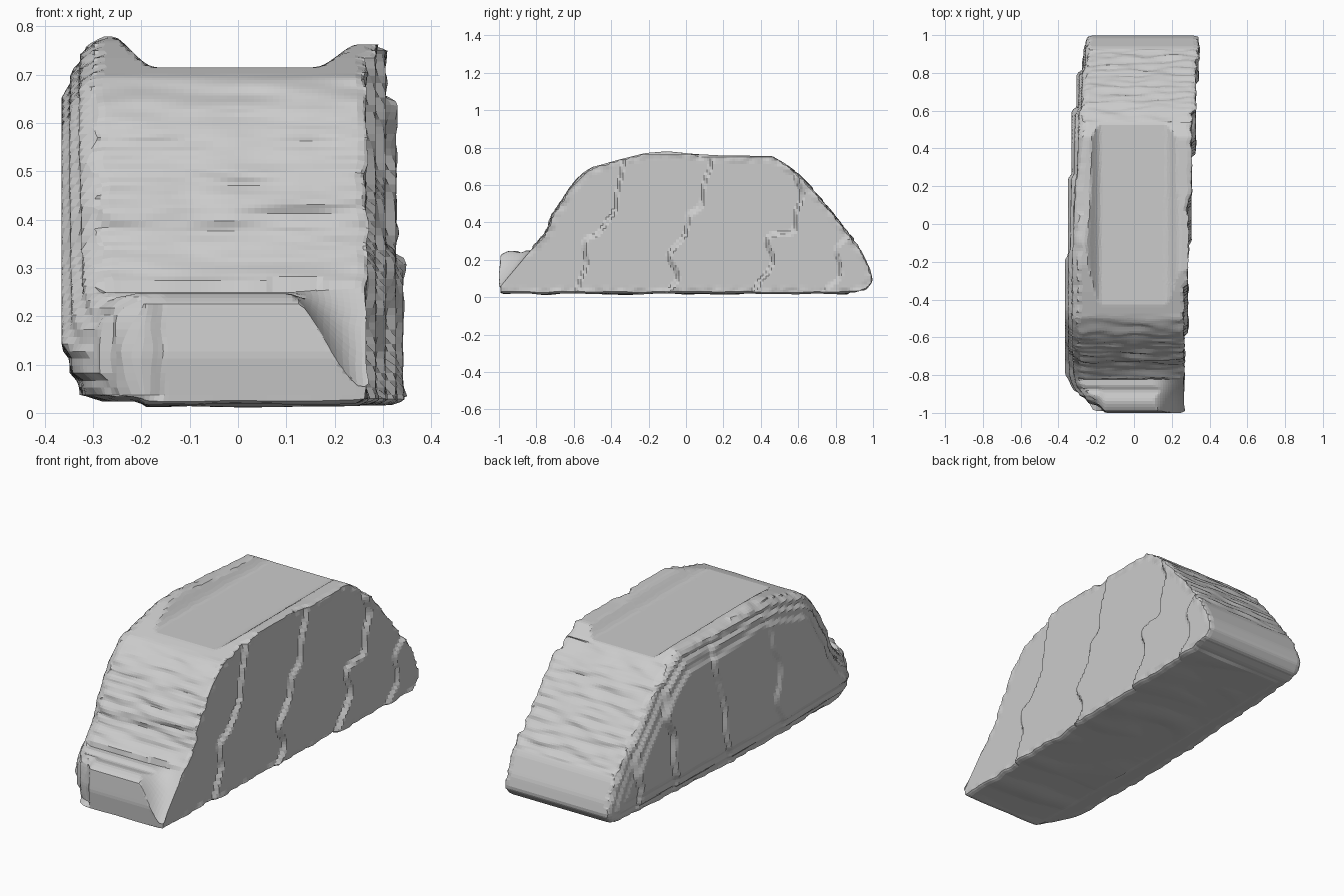
import bpy, bmesh
from mathutils import Vector, noise

if "Cube" in bpy.data.objects:
    bpy.data.objects.remove(bpy.data.objects["Cube"])

# Side outline of the stone slab (y, z)
PROFILE = [(-0.99, 0.02), (-1.0, 0.12), (-0.99, 0.23), (-0.94, 0.25), (-0.88, 0.235),
           (-0.80, 0.285), (-0.74, 0.36), (-0.72, 0.43), (-0.63, 0.57), (-0.58, 0.635),
           (-0.50, 0.695), (-0.36, 0.735), (-0.22, 0.77), (-0.10, 0.78), (0.05, 0.765),
           (0.20, 0.757), (0.46, 0.755), (0.53, 0.715), (0.63, 0.63), (0.80, 0.43),
           (0.94, 0.245), (0.985, 0.15), (1.0, 0.085), (0.965, 0.04), (0.90, 0.02)]
HALF = 0.30


def ramp(v, a, b):
    t = max(0.0, min(1.0, (v - a) / (b - a)))
    return t * t * (3 - 2 * t)


def table(v, pts):
    for (a, fa), (b, fb) in zip(pts, pts[1:]):
        if v <= b:
            return fa + (fb - fa) * max(0.0, (v - a) / (b - a))
    return pts[-1][1]


EDGES = [(Vector(a), Vector(b) - Vector(a)) for a, b in zip(PROFILE, PROFILE[1:] + PROFILE[:1])]


def rim_distance(y, z):
    p = Vector((y, z))
    best = 9.0
    for a, e in EDGES:
        t = max(0.0, min(1.0, (p - a).dot(e) / e.length_squared))
        best = min(best, (p - a - e * t).length)
    return best


def right_side(y, z, w):
    # Layered sheets separated by slanting seams
    s = y - 0.4 * z + 0.12 * w
    x = 0.265
    for seam, rise in ((-0.62, 0.02), (-0.14, 0.02), (0.36, 0.022), (0.75, 0.015)):
        x += rise * ramp(s, seam - 0.012, seam + 0.012)
    return x


def left_side(y, z, w):
    # Bulging face that rises from the rim in terraces
    edge = table(y, [(-1, 0.19), (-0.86, 0.275), (-0.6, 0.30), (0.0, 0.295), (0.5, 0.265), (0.97, 0.24)])
    s = y - 0.2 * z + 0.05 * w
    face = 0.365
    for seam, drop in ((-0.3, 0.015), (0.1, 0.02), (0.5, 0.025), (0.75, 0.03)):
        face -= drop * ramp(s, seam - 0.015, seam + 0.015)
    face = max(edge, face - 0.06 * ramp(-y, 0.78, 0.95))
    d = rim_distance(y, z) + 0.012 * w
    steps = 0.45 * ramp(d, 0.0, 0.025) + 0.3 * ramp(d, 0.045, 0.065) + 0.25 * ramp(d, 0.09, 0.12)
    return edge + (face - edge) * steps


# Extrude the outline into a closed slab
bm = bmesh.new()
face = bm.faces.new([bm.verts.new((-HALF, y, z)) for y, z in PROFILE])
ext = bmesh.ops.extrude_face_region(bm, geom=[face])
bmesh.ops.translate(bm, vec=(2 * HALF, 0, 0),
                    verts=[g for g in ext["geom"] if isinstance(g, bmesh.types.BMVert)])
bmesh.ops.recalc_face_normals(bm, faces=bm.faces)
mesh = bpy.data.meshes.new("stone_slab")
bm.to_mesh(mesh)
bm.free()
slab = bpy.data.objects.new("stone_slab", mesh)
bpy.context.collection.objects.link(slab)
bpy.context.view_layer.objects.active = slab
slab.select_set(True)

# Even, dense surface for sculpting
rem = slab.modifiers.new("remesh", 'REMESH')
rem.mode = 'VOXEL'
rem.voxel_size = 0.015
bpy.ops.object.modifier_apply(modifier=rem.name)

# Sculpt the sides, roof dish, front toe and underside
for v in slab.data.vertices:
    x, y, z = v.co
    w = noise.noise(Vector((x * 3, y * 6, z * 6)))
    u = max(-1.0, min(1.0, x / HALF))
    nx = u * (right_side(y, z, w) if u > 0 else left_side(y, z, w))
    # Chipped rims, flat faces
    chip = ramp(0.04 - rim_distance(y, z), 0.0, 0.03)
    nx += 0.012 * chip * abs(u) * noise.noise(Vector((y * 20, z * 20, u)))

    # Flat roof sunk between two raised rims
    if z > 0.70:
        rim = ramp(-nx, 0.17, 0.27) if nx < 0 else 0.7 * ramp(nx, 0.16, 0.25)
        z = min(z, 0.715 + 0.068 * rim)

    # Ledges across both slopes
    if 0.27 < z < 0.7 and abs(y) > 0.45 and abs(u) < 0.99:
        y += 0.014 * noise.noise(Vector((nx * 7, y * 3, z * 35)))

    # Front toe is a rounded bump; the slope runs on past its right end
    if y < -0.76 and z > 0.03:
        slope = max(0.04, 0.335 - 1.2 * (-0.76 - y))
        top = 0.25 + (slope - 0.25) * ramp(nx, 0.09, 0.27)
        if y < -0.82:
            z = min(z, top)
        # Notch between the toe and the left edge
        y += 0.035 * ramp(-nx, 0.15, 0.19) * ramp(-y, 0.85, 0.97)

    # Shallow step along the left and back of the underside
    if z < 0.035:
        step = max(ramp(-nx, 0.19, 0.21), ramp(y, 0.86, 0.88))
        z += 0.004 * step - 0.012 * max(0.0, w) * (1 - step)
    v.co = (nx, y, max(0.0, z))

bpy.ops.object.shade_flat()
